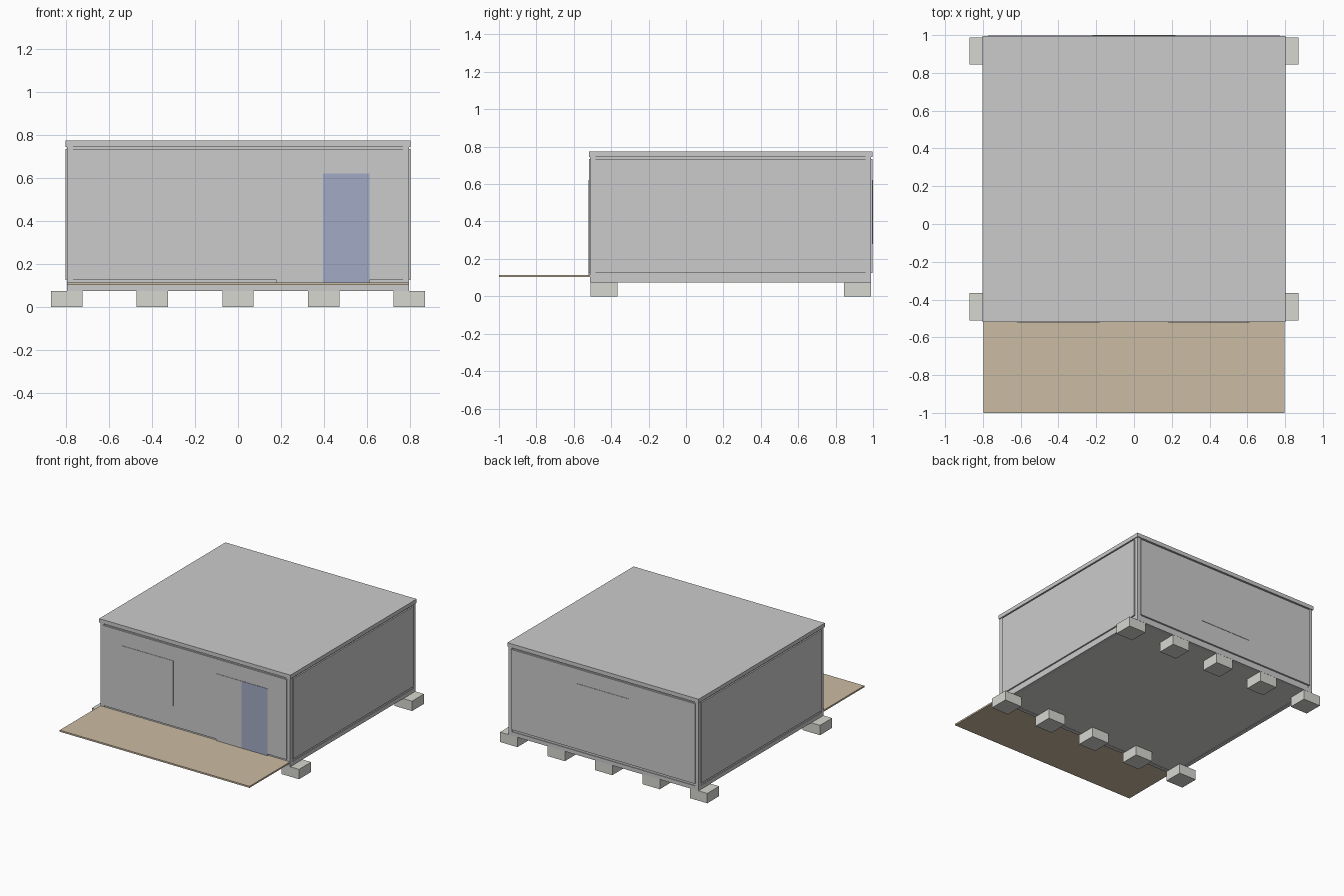
import bpy

if "Cube" in bpy.data.objects:
    bpy.data.objects.remove(bpy.data.objects["Cube"])

def material(name, rgb):
    m = bpy.data.materials.new(name)
    m.diffuse_color = (*rgb, 1)
    m.use_nodes = True
    m.node_tree.nodes["Principled BSDF"].inputs["Base Color"].default_value = m.diffuse_color
    return m

wood = material("deck_wood", (0.60, 0.50, 0.37))
glass = material("door_glass", (0.36, 0.41, 0.56))
concrete = material("concrete", (0.68, 0.68, 0.64))

def box(name, x, y, z, mat=None):
    """Box from (min, max) pairs on each axis."""
    bpy.ops.mesh.primitive_cube_add(
        size=1, location=[(a + b) / 2 for a, b in (x, y, z)])
    ob = bpy.context.object
    ob.name = name
    ob.scale = [b - a for a, b in (x, y, z)]
    bpy.ops.object.transform_apply(location=False, rotation=False, scale=True)
    if mat:
        ob.data.materials.append(mat)
    return ob

X = 0.797                  # frame half width
Y0, Y1 = -0.513, 0.989     # frame front and back
P = 0.03                   # post and beam thickness

# Concrete footings, five along the front and the back
for side, y in (("front", (-0.51, -0.365)), ("back", (0.845, 0.988))):
    for i in range(5):
        x = -0.797 + 0.3985 * i
        box(f"footing_{side}_{i + 1}", (x - 0.073, x + 0.073), y, (0, 0.075), concrete)

# Floor slab between the base beams
box("floor", (-X + P, X - P), (Y0 + P, Y1 - P), (0.077, 0.11), concrete)

# Base beams
for side, y in (("front", (Y0, Y0 + P)), ("back", (Y1 - P, Y1))):
    box(f"base_beam_{side}", (-X, X), y, (0.075, 0.105))
for side, s in (("left", -1), ("right", 1)):
    x = sorted((s * X, s * (X - P)))
    box(f"base_beam_{side}", x, (Y0 + P, Y1 - P), (0.075, 0.105))
    # Corner posts
    for end, y in (("front", (Y0, Y0 + P)), ("back", (Y1 - P, Y1))):
        box(f"post_{end}_{side}", x, y, (0.105, 0.745))
    # Inner side wall and raised cladding panel
    xi = sorted((s * (X - 0.005), s * (X - P)))
    box(f"wall_{side}", xi, (Y0 + P, Y1 - P), (0.105, 0.745))
    xo = sorted((s * (X - 0.005), s * 0.803))
    box(f"wall_panel_{side}", xo, (Y0 + P, Y1 - P), (0.125, 0.735))

# Front and back inner walls and cladding panels
box("wall_front", (-X + P, X - P), (Y0 + 0.005, Y0 + P), (0.105, 0.745))
box("wall_back", (-X + P, X - P), (Y1 - P, Y1 - 0.005), (0.105, 0.745))
box("wall_panel_front", (-0.772, 0.772), (-0.519, Y0 + 0.005), (0.125, 0.733))
box("wall_panel_back", (-0.772, 0.772), (Y1 - 0.005, 0.997), (0.125, 0.733))

# Flat roof
box("roof", (-0.803, 0.803), (-0.518, 0.996), (0.745, 0.775))

# Thin window sheets and double door
box("window_front", (-0.62, -0.18), (-0.522, -0.518), (0.28, 0.622))
box("window_back", (-0.22, 0.22), (0.996, 1.0), (0.28, 0.622))
box("door_fixed_leaf", (0.18, 0.395), (-0.522, -0.513), (0.112, 0.622))
box("door_glass_leaf", (0.395, 0.612), (-0.522, -0.513), (0.112, 0.622), glass)

# Front deck
box("deck", (-0.797, 0.797), (-1.0, -0.513), (0.102, 0.114), wood)
